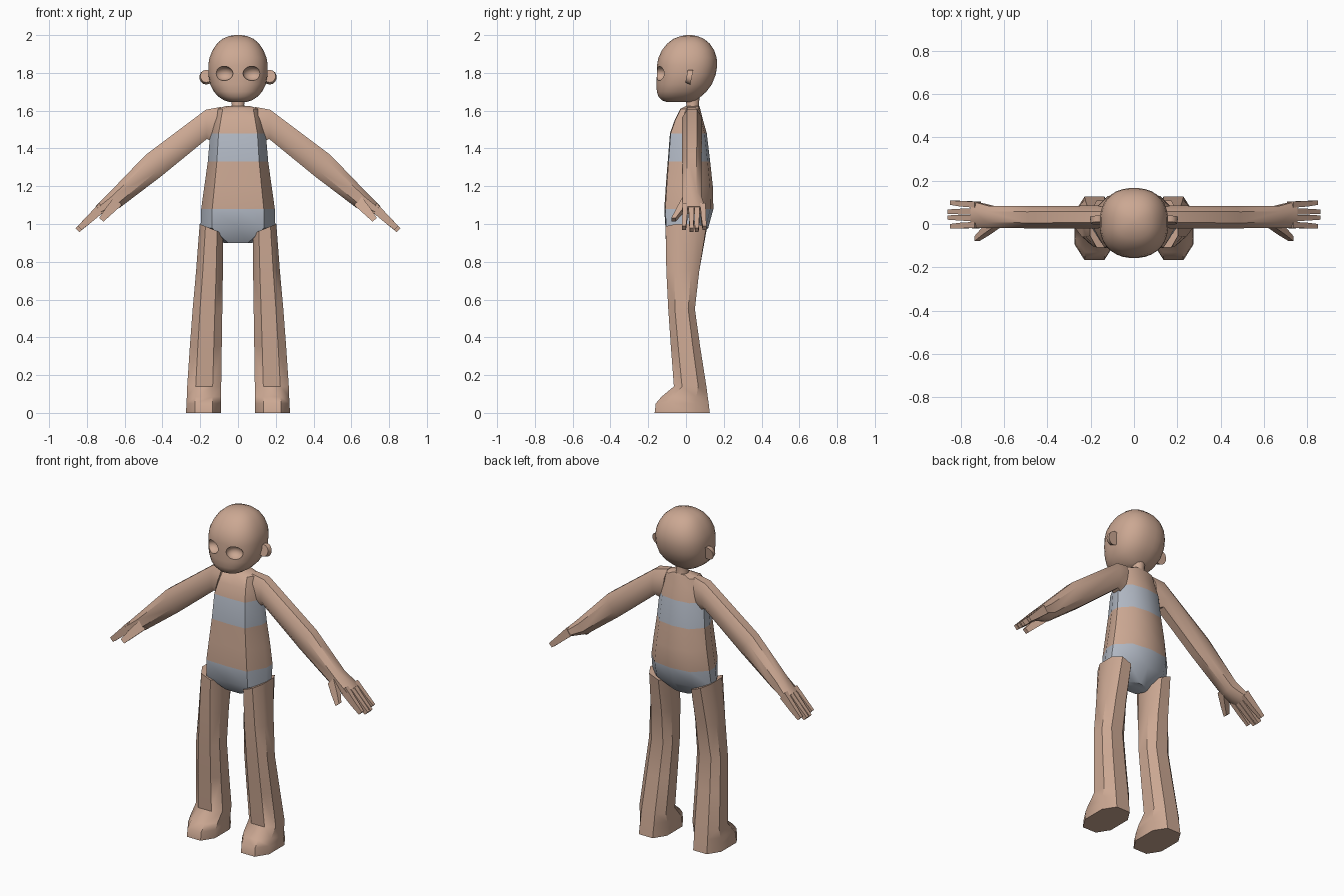
import bpy, bmesh, math
from mathutils import Vector, Matrix

if "Cube" in bpy.data.objects:
    bpy.data.objects.remove(bpy.data.objects["Cube"], do_unlink=True)


def material(name, rgb):
    m = bpy.data.materials.new(name)
    m.use_nodes = True
    m.diffuse_color = (*rgb, 1)
    m.node_tree.nodes["Principled BSDF"].inputs["Base Color"].default_value = (*rgb, 1)
    return m


skin = material("skin", (0.60, 0.39, 0.29))
cloth = material("grey_cloth", (0.44, 0.48, 0.55))


def finish(name, bm, mats=(skin,), angle=40):
    bmesh.ops.recalc_face_normals(bm, faces=bm.faces)
    me = bpy.data.meshes.new(name)
    bm.to_mesh(me)
    bm.free()
    for m in mats:
        me.materials.append(m)
    ob = bpy.data.objects.new(name, me)
    bpy.context.collection.objects.link(ob)
    smooth(ob, angle)
    return ob


def smooth(ob, angle):
    bpy.ops.object.select_all(action='DESELECT')
    ob.select_set(True)
    bpy.context.view_layer.objects.active = ob
    bpy.ops.object.shade_smooth_by_angle(angle=math.radians(angle))


def loft(name, rings, mats=(skin,), angle=40, rule=None):
    """Skin a closed tube over rings of points; rule picks a material per band."""
    bm = bmesh.new()
    loops = [[bm.verts.new(p) for p in r] for r in rings]
    n = len(loops[0])
    for i, (a, b) in enumerate(zip(loops, loops[1:])):
        for k in range(n):
            j = (k + 1) % n
            f = bm.faces.new((a[k], a[j], b[j], b[k]))
            f.material_index = rule(i) if rule else 0
    bm.faces.new(loops[0]).material_index = rule(0) if rule else 0
    bm.faces.new(loops[-1]).material_index = rule(len(rings) - 2) if rule else 0
    return finish(name, bm, mats, angle)


def super_ellipse(n, power):
    pts = []
    for k in range(n):
        t = 2 * math.pi * (k + 0.5) / n
        c, s = math.cos(t), math.sin(t)
        pts.append((math.copysign(abs(c) ** (2 / power), c),
                    math.copysign(abs(s) ** (2 / power), s)))
    return pts


def level(section, z, x0, x1, y0, y1, tilt=0):
    """Horizontal ring fitted into an x/y box, tilted up towards x1."""
    return [((x0 + x1) / 2 + u * (x1 - x0) / 2, (y0 + y1) / 2 + v * (y1 - y0) / 2, z + tilt * u)
            for u, v in section]


def across(section, side, top, bot, y0, y1):
    """Limb ring spanning an upper and a lower x/z point and a y range."""
    t, b = Vector(top), Vector(bot)
    out = []
    for u, v in section:
        p = (t + b) / 2 + (t - b) / 2 * u
        out.append((side * p.x, (y0 + y1) / 2 + v * (y1 - y0) / 2, p.y))
    return out


OCT = [(1, -.5), (1, .5), (.5, 1), (-.5, 1), (-1, .5), (-1, -.5), (-.5, -1), (.5, -1)]
BOX = [(1, -1), (1, 1), (-1, 1), (-1, -1)]

# Torso with chest band and briefs
half = [(0, -1), (.7, -.96), (1, -.15), (1, .3), (.62, .88), (0, 1)]
body = half + [(-x, y) for x, y in half[-2:0:-1]]
torso = [(1.625, .06, 0, .07), (1.61, .115, -.03, .075), (1.55, .13, -.06, .09),
         (1.48, .147, -.085, .11), (1.33, .16, -.097, .128), (1.2, .178, -.107, .142),
         (1.08, .195, -.115, .145), (.98, .198, -.109, .118), (.9, .075, -.05, .055)]
loft("torso", [level(body, z, -w, w, a, b) for z, w, a, b in torso], (skin, cloth), 40,
     lambda i: 1 if i == 3 or i >= 6 else 0)

# Neck
loft("neck", [level(super_ellipse(12, 2), z, -r, r, .035 - r, .035 + r)
              for z, r in ((1.59, .045), (1.63, .034), (1.69, .04))])

# Head
profile = [(1.645, .045, -.10, .03), (1.655, .075, -.128, .055), (1.675, .105, -.146, .08),
           (1.70, .128, -.155, .108), (1.74, .148, -.157, .138), (1.79, .158, -.155, .158),
           (1.84, .158, -.154, .166), (1.88, .152, -.147, .163), (1.92, .135, -.128, .15),
           (1.955, .112, -.1, .126), (1.98, .083, -.068, .096), (1.994, .05, -.03, .062),
           (2.0, .018, .0, .032)]
head = loft("head", [level(super_ellipse(32, 2.35), z, -w, w, a, b) for z, w, a, b in profile])

# Eye sockets, cut out of the head
for s in (1, -1):
    bm = bmesh.new()
    bmesh.ops.create_uvsphere(bm, u_segments=20, v_segments=12, radius=1, matrix=(
        Matrix.Translation((s * .075, -.142, 1.797)) @ Matrix.Diagonal((.05, .045, .038, 1))))
    cutter = finish("socket_cutter", bm)
    cutter.hide_render = True
    mod = head.modifiers.new("socket", 'BOOLEAN')
    mod.operation, mod.solver, mod.object = 'DIFFERENCE', 'EXACT', cutter
    bpy.ops.object.select_all(action='DESELECT')
    head.select_set(True)
    bpy.context.view_layer.objects.active = head
    bpy.ops.object.modifier_apply(modifier=mod.name)
    bpy.data.objects.remove(cutter, do_unlink=True)
smooth(head, 35)

for s, tag in ((1, "left"), (-1, "right")):
    # Ear: a flat tilted disc
    bm = bmesh.new()
    bmesh.ops.create_cone(bm, cap_ends=True, segments=14, radius1=1, radius2=.85, depth=2, matrix=(
        Matrix.Translation((s * .168, .017, 1.78)) @ Matrix.Rotation(-.2, 4, 'X')
        @ Matrix.Diagonal((.037, .014, .04, 1)) @ Matrix.Rotation(math.pi / 2, 4, 'X')))
    finish(tag + "_ear", bm)

    # Leg and foot in one tube
    leg = [(.975, .08, .203, -.108, .108), (.75, .08, .222, -.104, .07),
           (.55, .083, .24, -.094, .047), (.35, .086, .255, -.08, .075),
           (.14, .089, .269, -.064, .108), (.085, .089, .271, -.13, .115),
           (.05, .09, .273, -.16, .12), (0, .09, .275, -.166, .126)]
    rings = [level(OCT, z, x0, x1, a, b, .025 if i == 0 else 0)
             for i, (z, x0, x1, a, b) in enumerate(leg)]
    loft(tag + "_leg", [[(s * x, y, z) for x, y, z in r] for r in rings])

    # Arm and palm
    arm = [((.09, 1.62), (.12, 1.43), -.015, .07), ((.17, 1.605), (.165, 1.45), -.02, .085),
           ((.49, 1.365), (.41, 1.25), -.02, .082), ((.68, 1.168), (.625, 1.087), -.018, .082),
           ((.755, 1.092), (.722, 1.053), -.02, .104)]
    loft(tag + "_arm", [across(OCT, s, *r) for r in arm])

    # Fingers, splayed towards the tips
    for i, (tip, reach) in enumerate(((-.010, -.012), (.03, 0), (.057, 0), (.098, -.012))):
        y = -.004 + i * .031
        loft(f"{tag}_finger_{i + 1}", [
            across(BOX, s, (.735, 1.11), (.705, 1.068), y - .014, y + .014),
            across(BOX, s, (.80, 1.04), (.775, 1.01), (y + tip) / 2 - .013, (y + tip) / 2 + .013),
            across(BOX, s, (.86 + reach, .978 - reach), (.84 + reach, .957 - reach),
                   tip - .01, tip + .01)])

    # Thumb
    loft(tag + "_thumb", [across(BOX, s, (.65, 1.15), (.615, 1.1), -.015, .03),
                          across(BOX, s, (.70, 1.085), (.665, 1.055), -.05, -.015),
                          across(BOX, s, (.735, 1.032), (.712, 1.013), -.078, -.055)])
